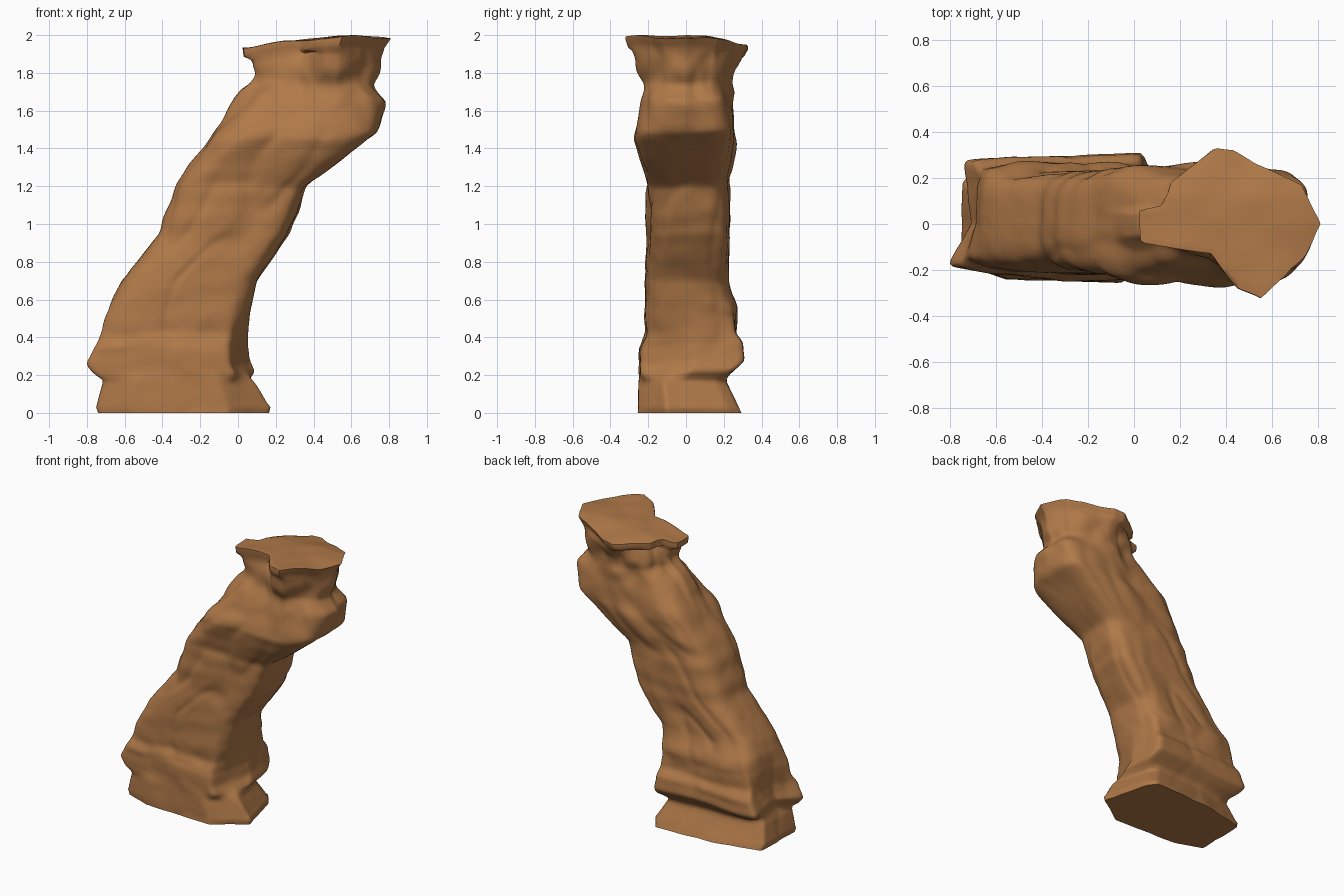
import bpy, bmesh
from math import cos, sin, pi
from mathutils import Vector, noise

if "Cube" in bpy.data.objects:
    bpy.data.objects.remove(bpy.data.objects["Cube"])

SEG = 144

# Side silhouettes: height, left x, right x
SIDES = [(0, -.74, .17), (.03, -.75, .18), (.18, -.71, .09), (.205, -.76, .1),
         (.27, -.815, .07), (.37, -.76, .055), (.5, -.72, .065), (.7, -.62, .09),
         (.95, -.42, .27), (1.2, -.31, .36), (1.48, -.13, .74), (1.66, -.03, .795),
         (1.745, .06, .73), (1.895, .08, .77), (1.915, .025, .775), (1.965, .02, .805)]

# Depth silhouettes: height, front y, back y
DEPTHS = [(.03, -.26, .28), (.18, -.255, .21), (.27, -.26, .31),
          (.37, -.255, .3), (.42, -.22, .27), (.55, -.215, .28), (.7, -.205, .23),
          (1.2, -.2, .23), (1.45, -.265, .26), (1.745, -.235, .25), (1.95, -.33, .33)]

# Plan outlines of the foot, the ledge above it and the overhanging top slab
FOOT = [(-.75, -.17), (-.55, -.24), (-.05, -.26), (.18, -.11), (.09, .22),
        (.04, .28), (-.4, .26), (-.74, .19)]
LEDGE = [(-.815, -.18), (-.3, -.26), (-.04, -.25), (.07, .05), (.04, .31),
         (-.58, .285), (-.745, .28), (-.71, 0)]
CAP = [(.8, 0), (.72, .17), (.52, .26), (.43, .32), (.35, .33), (.16, .18),
       (.12, .08), (.02, .06), (.03, -.08), (.33, -.13), (.45, -.28),
       (.55, -.33), (.62, -.26), (.74, -.13)]


def clamp(v, lo=0.0, hi=1.0):
    return max(lo, min(hi, v))


def along(profile, z):
    """Read a silhouette pair at height z."""
    for a, b in zip(profile, profile[1:]):
        if z <= b[0]:
            f = (z - a[0]) / (b[0] - a[0])
            return a[1] + (b[1] - a[1]) * f, a[2] + (b[2] - a[2]) * f
    return profile[-1][1:]


def section(outline):
    """Sample a plan outline by angle, scaled to the unit box."""
    xs, ys = zip(*outline)
    cx, cy = (max(xs) + min(xs)) / 2, (max(ys) + min(ys)) / 2
    w, h = max(xs) - cx, max(ys) - cy
    poly = [((x - cx) / w, (y - cy) / h) for x, y in outline]
    pts = []
    for i in range(SEG):
        dx, dy, best = cos(2 * pi * i / SEG), sin(2 * pi * i / SEG), 0
        for (ax, ay), (bx, by) in zip(poly, poly[1:] + poly[:1]):
            ex, ey = bx - ax, by - ay
            det = dx * ey - dy * ex
            if abs(det) < 1e-9:
                continue
            t, s = (ax * ey - ay * ex) / det, (ax * dy - ay * dx) / det
            if t > 0 and -1e-6 <= s <= 1 + 1e-6:
                best = max(best, t)
        pts.append(Vector((dx * best, dy * best)))
    return pts


def block(p):
    """Rounded block section in the unit box."""
    pts = []
    for i in range(SEG):
        c, s = cos(2 * pi * i / SEG), sin(2 * pi * i / SEG)
        pts.append(Vector((c, s)) * (abs(c) ** p + abs(s) ** p) ** (-1 / p))
    return pts


# Sections keyed by height; heights between two keys blend
BODY = block(4.5)
KEYS = [(0, section(FOOT)), (.17, section(FOOT)), (.215, section(LEDGE)),
        (.32, section(LEDGE)), (.62, BODY), (1.5, BODY), (1.91, section(CAP))]


def unit_section(z):
    for (za, a), (zb, b) in zip(KEYS, KEYS[1:]):
        if z <= zb:
            f = (z - za) / (zb - za)
            return [p.lerp(q, f) for p, q in zip(a, b)]
    return KEYS[-1][1]


def rock(p, lean):
    """Surface relief: soft streaks along the lean, strata and broken neck."""
    q = Vector(((p.x - lean) * 3.5, p.y * 3.5, p.z * 2))
    d = .022 * noise.noise(q)
    d -= .012 * max(0, 1 - 4 * abs(noise.noise(q * 1.2 + Vector((7, 3, 1)))))
    d += .009 * noise.noise(Vector((p.x * 2, p.y * 2, p.z * 12)))
    d += .004 * noise.noise(p * 14)
    neck = clamp(1 - abs(p.z - 1.77) / .15)
    return d + .003 + neck * .045 * noise.noise(p * 8)


def top_shift(p):
    """The slab top rises to the right and dips at the left and back."""
    s = .03 * max(0, 1 - abs(p.x - .62) / .35) - .03 * clamp((.25 - p.x) / .2)
    return s - .03 * clamp((p.y - .12) / .18) + .012 * noise.noise(p * 6)


def ring(z):
    (xl, xr), (yf, yb) = along(SIDES, z), along(DEPTHS, z)
    cx, cy = (xl + xr) / 2, (yf + yb) / 2
    pts = []
    for u, v in unit_section(z):
        p = Vector((cx + u * (xr - xl) / 2, cy + v * (yb - yf) / 2, z))
        p += Vector((u, v, 0)).normalized() * rock(p, cx) * (.4 if z < .35 or z > 1.9 else 1)
        p.z += clamp((z - 1.75) / .2) * top_shift(p)
        # wavy ledges
        if .1 < z < 1.9:
            p.z += .022 * noise.noise(Vector((p.x * 3, p.y * 3, z * 2))) * min(1, (z - .1) * 8)
        p.x, p.y = clamp(p.x, -.81, .81), clamp(p.y, -.33, .33)
        pts.append(p)
    return pts


# Stack of rings from foot to slab, following the silhouette heights
heights = sorted({row[0] for row in SIDES + DEPTHS})
rings = []
for a, b in zip(heights, heights[1:]):
    n = max(1, round((b - a) / .018))
    rings += [ring(a + (b - a) * j / n) for j in range(n)]
rings.append(ring(heights[-1]))

# Gently bumpy top surface
edge = rings[-1]
mid = sum(edge, Vector()) / SEG
for j in range(1, 10):
    inner = []
    for p in edge:
        q = mid.lerp(p, 1 - j * .1)
        q.z = 1.965
        q.z += top_shift(q) + .003
        inner.append(q)
    rings.append(inner)

bm = bmesh.new()
loops = [[bm.verts.new(p) for p in r] for r in rings]
for lo, hi in zip(loops, loops[1:]):
    for i in range(SEG):
        j = (i + 1) % SEG
        bm.faces.new((lo[i], lo[j], hi[j], hi[i]))
bm.faces.new(loops[0][::-1])
bm.faces.new(loops[-1])
bmesh.ops.recalc_face_normals(bm, faces=bm.faces)

# Weather the sharp level changes a little, leaving the foot and slab crisp
for _ in range(2):
    bmesh.ops.smooth_vert(bm, verts=[v for v in bm.verts if .04 < v.co.z < 1.88],
                          factor=.5, use_axis_x=True, use_axis_y=True, use_axis_z=True)

mesh = bpy.data.meshes.new("rock_pillar")
bm.to_mesh(mesh)
bm.free()
pillar = bpy.data.objects.new("rock_pillar", mesh)
bpy.context.collection.objects.link(pillar)

stone = bpy.data.materials.new("sandstone")
stone.diffuse_color = (.43, .19, .065, 1)
stone.use_nodes = True
stone.node_tree.nodes["Principled BSDF"].inputs["Base Color"].default_value = stone.diffuse_color
mesh.materials.append(stone)

bpy.context.view_layer.objects.active = pillar
pillar.select_set(True)
bpy.ops.object.shade_smooth_by_angle(angle=pi / 3)
